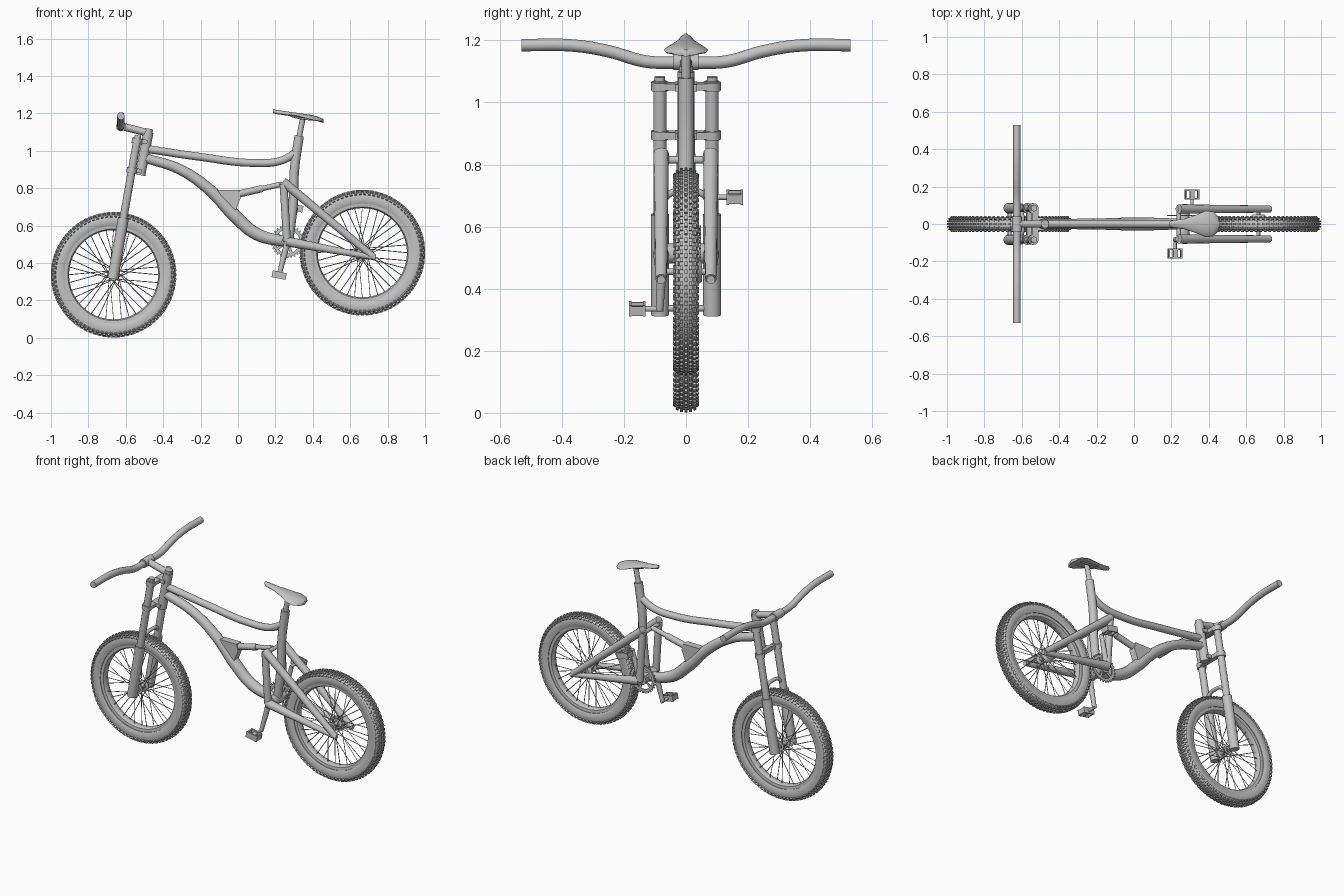
import bpy, bmesh, math
from mathutils import Matrix, Vector

cube = bpy.data.objects.get("Cube")
if cube:
    bpy.data.objects.remove(cube, do_unlink=True)

grey = bpy.data.materials.new("plain grey")
grey.use_nodes = True
grey.diffuse_color = (0.55, 0.55, 0.55, 1)
grey.node_tree.nodes["Principled BSDF"].inputs["Base Color"].default_value = (0.55, 0.55, 0.55, 1)


def finish(name, mesh):
    """Link a mesh as a smooth-shaded object with sharp edges kept."""
    ob = bpy.data.objects.new(name, mesh)
    bpy.context.scene.collection.objects.link(ob)
    mesh.materials.clear()
    mesh.materials.append(grey)
    bpy.ops.object.select_all(action='DESELECT')
    ob.select_set(True)
    bpy.context.view_layer.objects.active = ob
    bpy.ops.object.shade_smooth_by_angle(angle=math.radians(40))
    return ob


def from_bmesh(name, bm):
    bmesh.ops.recalc_face_normals(bm, faces=bm.faces)
    mesh = bpy.data.meshes.new(name)
    bm.to_mesh(mesh)
    bm.free()
    return finish(name, mesh)


def tubes(name, paths, radius, taper=None, sides=4):
    """Round tubes along smooth paths; taper scales the radius per point."""
    curve = bpy.data.curves.new(name, 'CURVE')
    curve.dimensions = '3D'
    curve.bevel_depth = radius
    curve.bevel_resolution = sides
    curve.use_fill_caps = True
    for path in paths:
        spline = curve.splines.new('BEZIER')
        spline.resolution_u = 1 if len(path) == 2 else 8
        spline.bezier_points.add(len(path) - 1)
        for i, (bp, co) in enumerate(zip(spline.bezier_points, path)):
            bp.co = co
            bp.handle_left_type = bp.handle_right_type = 'AUTO'
            bp.radius = taper[i] if taper else 1
    temp = bpy.data.objects.new(name + " path", curve)
    bpy.context.scene.collection.objects.link(temp)
    bpy.context.view_layer.update()
    graph = bpy.context.evaluated_depsgraph_get()
    mesh = bpy.data.meshes.new_from_object(temp.evaluated_get(graph))
    bpy.data.objects.remove(temp, do_unlink=True)
    return finish(name, mesh)


def mirrored(path):
    return [path, [(x, -y, z) for x, y, z in path]]


def flat(points, y=0):
    """Side-view points placed at one depth."""
    return [(x, y, z) for x, z in points]


def lathe(name, profile, centre, steps=72):
    """Closed (radius, y) profile turned about the y axis."""
    bm = bmesh.new()
    verts = [bm.verts.new((r, y, 0)) for r, y in profile]
    edges = [bm.edges.new((verts[i - 1], verts[i])) for i in range(len(verts))]
    bmesh.ops.spin(bm, geom=verts + edges, cent=(0, 0, 0), axis=(0, 1, 0),
                   angle=math.tau, steps=steps, use_merge=True)
    bmesh.ops.remove_doubles(bm, verts=bm.verts, dist=0.0002)
    bmesh.ops.translate(bm, verts=bm.verts, vec=centre)
    return from_bmesh(name, bm)


def add_box(bm, size, matrix):
    bmesh.ops.create_cube(bm, size=1, matrix=matrix @ Matrix.Diagonal((*size, 1)))


def polar(centre, radius, angle, y):
    return (centre[0] + radius * math.cos(angle), y, centre[2] + radius * math.sin(angle))


def around(centre, angle, radius, y, tilt=0):
    return (Matrix.Translation(centre) @ Matrix.Rotation(-angle, 4, 'Y')
            @ Matrix.Translation((radius, y, 0)) @ Matrix.Rotation(tilt, 4, 'Z'))


# Wheels: tyre, tread, rim, spokes and hub
def wheel(side, centre):
    half = [(0.262, 0.03), (0.275, 0.036), (0.305, 0.037), (0.318, 0.031), (0.327, 0.016)]
    lathe(side + "_tyre", half + [(r, -y) for r, y in reversed(half)], centre, 96)
    rim = [(0.238, 0.012), (0.245, 0.024), (0.266, 0.026)]
    lathe(side + "_rim", rim + [(r, -y) for r, y in reversed(rim)], centre, 96)
    bm = bmesh.new()
    rows = [(0, 0.329, 0), (0.014, 0.327, 0.1), (0.026, 0.322, 0.5), (0.034, 0.312, 0.9)]
    for k, (y, r, tilt) in enumerate(rows):
        for s in ((1, -1) if y else (1,)):
            for i in range(80):
                a = math.tau * (i + 0.5 * (k % 2)) / 80
                add_box(bm, (0.014, 0.009, 0.014), around(centre, a, r, s * y, s * tilt))
    from_bmesh(side + "_tyre_tread", bm)
    spokes = []
    for i in range(36):
        a = math.tau * i / 36
        twist = 1.1 if i % 4 < 2 else -1.1
        y = 0.03 if i % 2 else -0.03
        spokes.append([polar(centre, 0.024, a + twist, y), polar(centre, 0.242, a, y * 0.2)])
    tubes(side + "_spokes", spokes, 0.0022, sides=0)
    hub = [(0.001, 0.04), (0.018, 0.04), (0.018, 0.034), (0.03, 0.033), (0.03, 0.027), (0.014, 0.022)]
    lathe(side + "_hub", hub + [(r, -y) for r, y in reversed(hub)], centre, 32)
    x, _, z = centre
    tubes(side + "_axle", [[(x, -0.085, z), (x, 0.085, z)]], 0.01)


front, rear = (-0.665, 0, 0.337), (0.665, 0, 0.455)
wheel("front", front)
wheel("rear", rear)
lathe("rear_sprocket", [(0.015, 0.036), (0.045, 0.036), (0.03, 0.052), (0.015, 0.052)], rear, 28)

# Fork: legs, caps, arch and two clamps
LEG = 0.084


def leg(z):
    return (-0.535 - 0.176 * (1.08 - z), LEG, z)


def steer(z):
    return (-0.476 - 0.19 * (1.115 - z), 0, z)


tubes("fork_upper_legs", mirrored([leg(0.6), leg(1.07)]), 0.021)
tubes("fork_caps", mirrored([leg(1.065), leg(1.083)]), 0.017)
tubes("fork_lower_legs", mirrored([leg(0.315), leg(0.64)]), 0.029)
tubes("fork_arch", [[leg(0.62), (-0.6, 0.06, 0.7), (-0.595, 0, 0.715), (-0.6, -0.06, 0.7),
                     (leg(0.62)[0], -LEG, 0.62)]], 0.011)
for name, z in (("upper_clamp", 1.052), ("lower_clamp", 0.895)):
    tubes(name + "_collars", mirrored([leg(z - 0.014), leg(z + 0.014)]), 0.028)
    bm = bmesh.new()
    mid = (Vector(leg(z)) + Vector(steer(z))) / 2
    lean = Matrix.Rotation(0.18, 4, 'Y')
    add_box(bm, (0.035, 2 * LEG, 0.022), Matrix.Translation((leg(z)[0] + 0.01, 0, z)) @ lean)
    add_box(bm, (0.06, 0.07, 0.022), Matrix.Translation((mid.x, 0, z)) @ lean)
    from_bmesh(name, bm)

# Steering: head tube, stem and riser bar
tubes("head_tube", [[steer(0.87), steer(1.1)]], 0.027)
tubes("head_cap", [[steer(1.095), steer(1.118)]], 0.022)
BAR = -0.626
tubes("stem", [[steer(1.095), (BAR, 0, 1.132)]], 0.02)
tubes("stem_clamp", [[(BAR, -0.04, 1.13), (BAR, 0.04, 1.13)]], 0.026)
bar = [(0.53, 1.185), (0.36, 1.183), (0.25, 1.165), (0.13, 1.132), (0.05, 1.128)]
tubes("handlebar", [[(BAR, -y, z) for y, z in bar] + [(BAR, y, z) for y, z in reversed(bar)]], 0.02)

# Main frame
tubes("top_tube", [flat([(-0.49, 1.01), (-0.2, 0.967), (0.08, 0.935), (0.23, 0.947), (0.31, 0.99)])], 0.021)
tubes("down_tube", [flat([(-0.49, 0.96), (-0.31, 0.9), (-0.15, 0.79), (-0.02, 0.655),
                          (0.1, 0.555), (0.27, 0.51)])], 0.028, [0.9, 1, 1.1, 1.25, 1.2, 1])
tubes("seat_tube", [flat([(0.327, 1.08), (0.302, 0.9), (0.295, 0.72), (0.27, 0.51)])], 0.025)
tubes("seat_post", [flat([(0.322, 1.05), (0.35, 1.19)])], 0.015)
tubes("bottom_bracket", [[(0.265, -0.06, 0.513), (0.265, 0.06, 0.513)]], 0.032)

bm = bmesh.new()
outline = [bm.verts.new(p) for p in flat([(-0.11, 0.79), (0.005, 0.79), (0.015, 0.75), (-0.02, 0.66)], -0.022)]
plate = bmesh.ops.extrude_face_region(bm, geom=[bm.faces.new(outline)])
bmesh.ops.translate(bm, verts=[v for v in plate["geom"] if isinstance(v, bmesh.types.BMVert)], vec=(0, 0.044, 0))
from_bmesh("shock_mount", bm)

# Rear suspension: shock and triangular swingarms
tubes("shock_body", [flat([(0, 0.768), (0.13, 0.798)])], 0.019)
tubes("shock_shaft", [flat([(0.12, 0.796), (0.235, 0.822)])], 0.014)
tubes("shock_pivot", [[(0.24, -0.08, 0.815), (0.24, 0.08, 0.815)]], 0.012)
tubes("swingarm_upper", mirrored(flat([(0.24, 0.835), (0.725, 0.432)], 0.08)), 0.025, [1, 0.75])
tubes("swingarm_lower", mirrored(flat([(0.26, 0.515), (0.735, 0.428)], 0.08)), 0.025, [1.05, 0.55])
tubes("swingarm_front", mirrored(flat([(0.243, 0.83), (0.262, 0.515)], 0.08)), 0.021)

# Saddle lofted from thin drooping sections
bm = bmesh.new()
stations = [(0.188, 0.008, 1.212), (0.2, 0.019, 1.208), (0.27, 0.028, 1.198), (0.33, 0.048, 1.19),
            (0.385, 0.071, 1.182), (0.425, 0.066, 1.172), (0.45, 0.04, 1.162), (0.457, 0.012, 1.159)]
rings = []
for x, w, z in stations:
    ring = []
    for i in range(20):
        a = math.tau * i / 20
        y = w * math.cos(a)
        ring.append(bm.verts.new((x, y, z + 0.011 * math.sin(a) - 2.5 * y * y)))
    rings.append(ring)
for r0, r1 in zip(rings, rings[1:]):
    for i in range(20):
        bm.faces.new((r0[i - 1], r0[i], r1[i], r1[i - 1]))
bm.faces.new(rings[0])
bm.faces.new(rings[-1])
from_bmesh("saddle", bm)
tubes("saddle_rails", mirrored(flat([(0.28, 1.187), (0.33, 1.174), (0.41, 1.165)], 0.018)), 0.005)

# Chainring with teeth and arms
crank = (0.265, 0, 0.515)
lathe("chainring", [(0.064, 0.042), (0.08, 0.042), (0.08, 0.049), (0.064, 0.049)], crank, 56)
bm = bmesh.new()
for i in range(28):
    add_box(bm, (0.012, 0.005, 0.009), around(crank, math.tau * i / 28, 0.083, 0.0455))
for i in range(5):
    add_box(bm, (0.05, 0.006, 0.014), around(crank, math.tau * i / 5, 0.045, 0.0455))
from_bmesh("chainring_teeth", bm)

# Cranks and cage pedals, opposite each other
for name, s in (("left", 1), ("right", -1)):
    end = Vector((crank[0] + s * 0.045, s * 0.085, crank[2] + s * 0.18))
    start = Vector((crank[0], s * 0.075, crank[2]))
    tubes(name + "_crank", [[start, end]], 0.016, [1.1, 0.8])
    tubes(name + "_pedal_axle", [[end - Vector((0, s * 0.012, 0)), end + Vector((0, s * 0.095, 0))]], 0.009)
    spot = Matrix.Translation(end + Vector((0, s * 0.072, 0))) @ Matrix.Rotation(0.2, 4, 'Y')
    bm = bmesh.new()
    for k in (1, -1):
        add_box(bm, (0.008, 0.05, 0.03), spot @ Matrix.Translation((k * 0.034, 0, 0)))
        add_box(bm, (0.075, 0.008, 0.036), spot @ Matrix.Translation((0, k * 0.023, 0)))
    add_box(bm, (0.024, 0.05, 0.022), spot)
    from_bmesh(name + "_pedal", bm)
